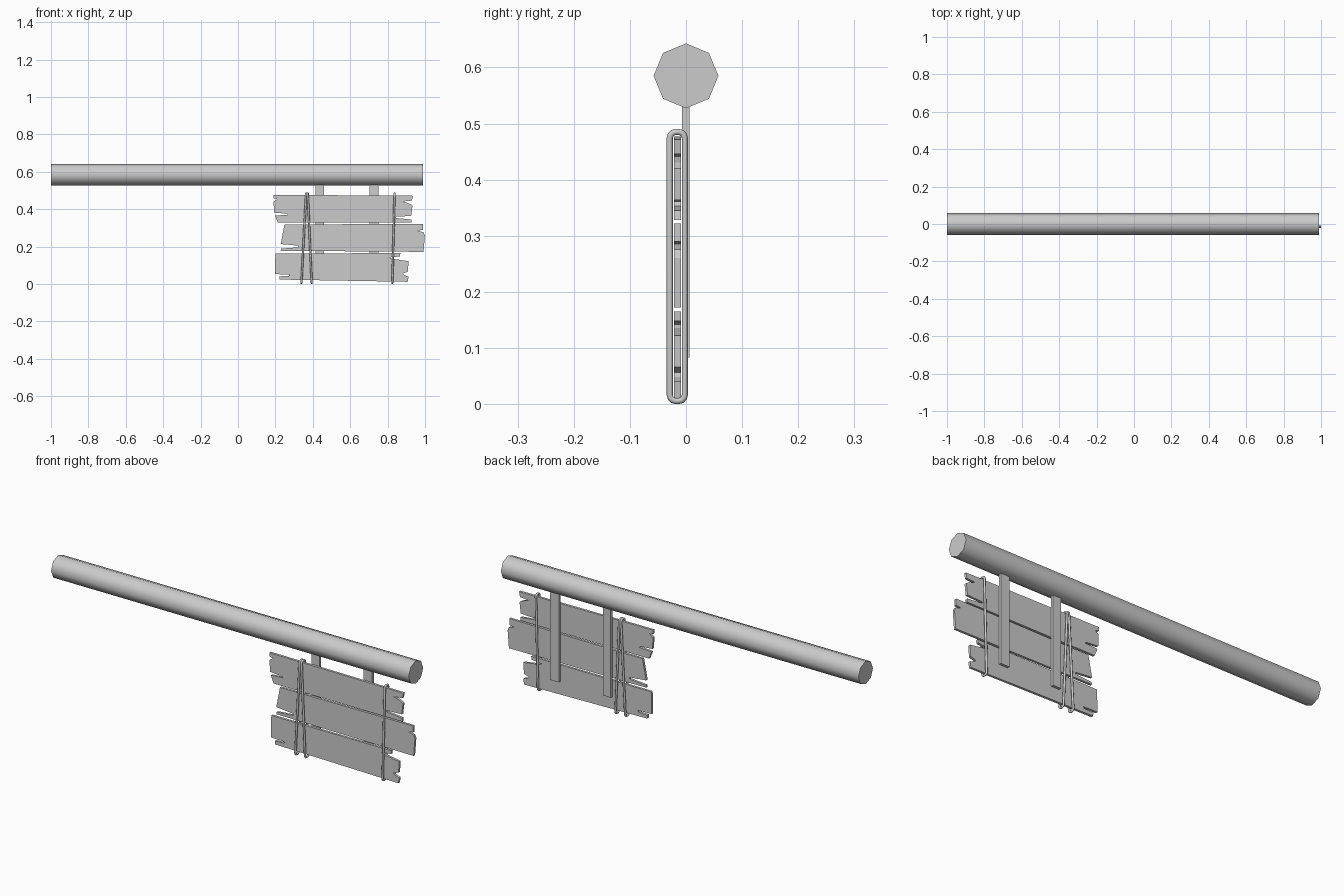
import bpy, bmesh, math
from mathutils import Vector

if "Cube" in bpy.data.objects:
    bpy.data.objects.remove(bpy.data.objects["Cube"])


def mesh_object(name, bm):
    bmesh.ops.recalc_face_normals(bm, faces=bm.faces)
    me = bpy.data.meshes.new(name)
    bm.to_mesh(me)
    bm.free()
    ob = bpy.data.objects.new(name, me)
    bpy.context.collection.objects.link(ob)
    return ob


def smooth(ob, angle):
    bpy.ops.object.select_all(action='DESELECT')
    ob.select_set(True)
    bpy.context.view_layer.objects.active = ob
    bpy.ops.object.shade_smooth_by_angle(angle=math.radians(angle))


def plank(name, outline, y0=-0.021, y1=-0.009):
    """Extrude an x-z outline through the plank thickness."""
    bm = bmesh.new()
    face = bm.faces.new([bm.verts.new((x, y0, z)) for x, z in outline])
    ext = bmesh.ops.extrude_face_region(bm, geom=[face])
    verts = [v for v in ext['geom'] if isinstance(v, bmesh.types.BMVert)]
    bmesh.ops.translate(bm, verts=verts, vec=(0, y1 - y0, 0))
    return mesh_object(name, bm)


def strap(name, x0, x1, y0=-0.007, y1=0.006, z0=0.083, z1=0.55):
    bm = bmesh.new()
    bmesh.ops.create_cube(bm, size=1)
    for v in bm.verts:
        v.co = ((x0 + x1) / 2 + v.co.x * (x1 - x0),
                (y0 + y1) / 2 + v.co.y * (y1 - y0),
                (z0 + z1) / 2 + v.co.z * (z1 - z0))
    return mesh_object(name, bm)


def rope(name, x_bottom, x_top, r=0.0055, sides=8):
    """Closed round tube around the planks, leaning from x_bottom to x_top."""
    ya, yb, za, zb, c = -0.029, -0.002, 0.0055, 0.485, 0.011
    path = []
    for cy, cz, start in ((yb - c, zb - c, 0), (ya + c, zb - c, 90),
                          (ya + c, za + c, 180), (yb - c, za + c, 270)):
        for k in range(4):
            a = math.radians(start + 30 * k)
            path.append((cy + c * math.cos(a), cz + c * math.sin(a), a))
    bm = bmesh.new()
    rings = []
    for y, z, a in path:
        x = x_bottom + (x_top - x_bottom) * (z - za) / (zb - za)
        out = Vector((0, math.cos(a), math.sin(a)))
        ring = []
        for i in range(sides):
            t = math.tau * i / sides
            ring.append(bm.verts.new(Vector((x + r * math.sin(t), y, z)) + out * r * math.cos(t)))
        rings.append(ring)
    for i, ring in enumerate(rings):
        nxt = rings[(i + 1) % len(rings)]
        for j in range(sides):
            k = (j + 1) % sides
            bm.faces.new((ring[j], ring[k], nxt[k], nxt[j]))
    ob = mesh_object(name, bm)
    smooth(ob, 60)


# Horizontal eight-sided pole
bpy.ops.mesh.primitive_cylinder_add(vertices=8, radius=0.0578, depth=1.99,
                                    location=(-0.005, 0, 0.585),
                                    rotation=(0, math.pi / 2, 0))
pole = bpy.context.object
pole.name = "pole"
smooth(pole, 50)

# Hanging straps behind the board
strap("left_strap", 0.415, 0.459)
strap("right_strap", 0.704, 0.752)

# Three weathered planks with split ends
plank("top_plank", [
    (0.19, 0.477), (0.935, 0.472), (0.93, 0.446), (0.88, 0.441), (0.915, 0.431),
    (0.933, 0.42), (0.926, 0.364), (0.84, 0.36), (0.845, 0.353), (0.927, 0.345),
    (0.929, 0.328), (0.213, 0.328), (0.197, 0.366), (0.265, 0.37), (0.262, 0.376),
    (0.193, 0.382), (0.19, 0.44), (0.21, 0.454), (0.19, 0.458)])
plank("middle_plank", [
    (0.248, 0.318), (0.99, 0.322), (0.99, 0.29), (0.962, 0.285), (0.993, 0.276),
    (0.999, 0.26), (0.992, 0.172), (0.228, 0.178), (0.23, 0.189), (0.32, 0.196),
    (0.322, 0.205), (0.228, 0.214)])
plank("bottom_plank", [
    (0.2, 0.164), (0.868, 0.165), (0.866, 0.148), (0.81, 0.142), (0.82, 0.136),
    (0.912, 0.122), (0.908, 0.066), (0.88, 0.056), (0.888, 0.048), (0.912, 0.04),
    (0.907, 0.012), (0.222, 0.024), (0.22, 0.041), (0.272, 0.044), (0.275, 0.051),
    (0.197, 0.053)])

# Ropes tied round the planks
rope("left_rope_a", 0.339, 0.364)
rope("left_rope_b", 0.394, 0.373)
rope("right_rope", 0.825, 0.837)
